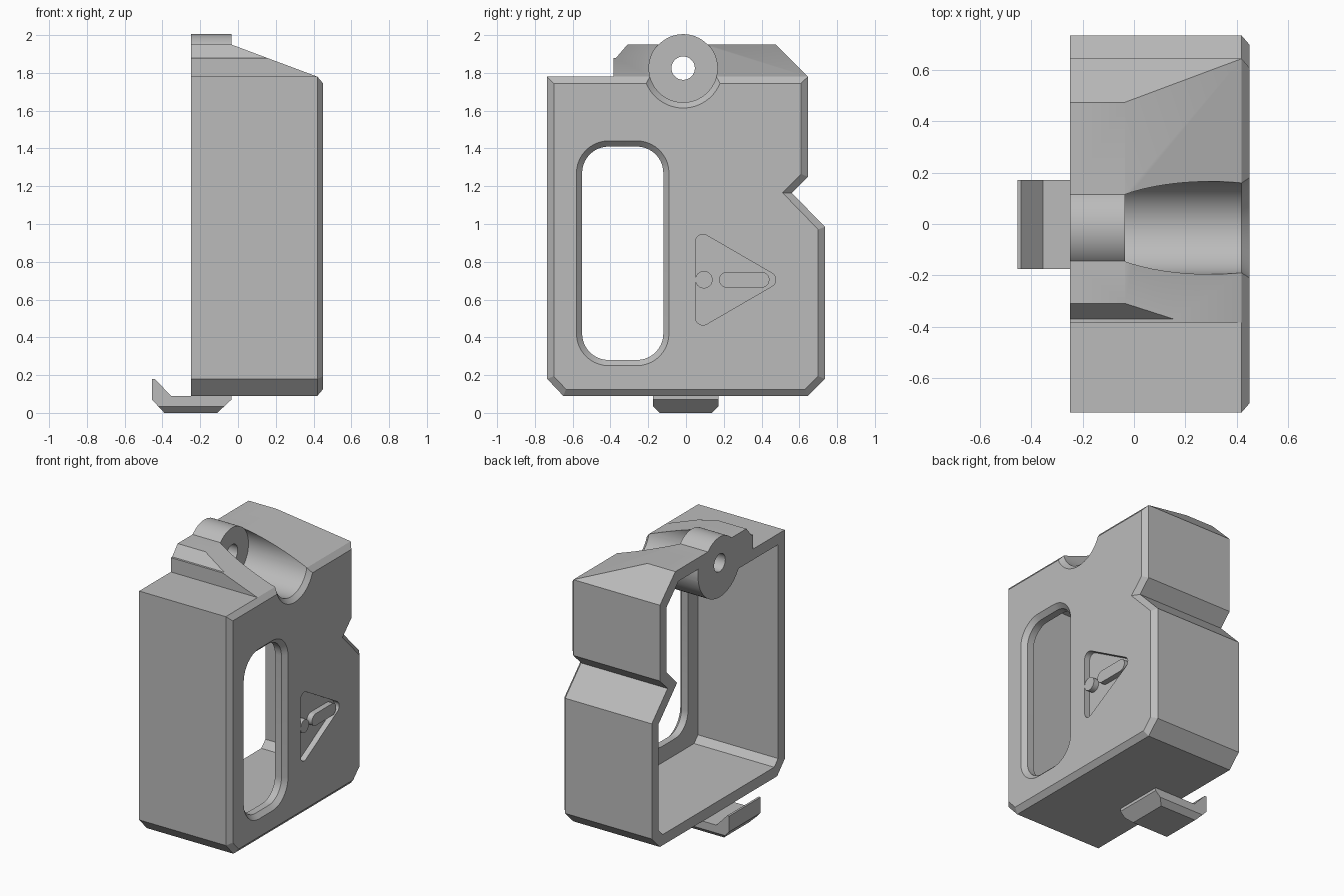
import bpy, bmesh, math
from mathutils import Vector

if "Cube" in bpy.data.objects:
    bpy.data.objects.remove(bpy.data.objects["Cube"], do_unlink=True)

grey = bpy.data.materials.new("plain grey")
grey.use_nodes = True
grey.diffuse_color = (0.5, 0.5, 0.5, 1)
grey.node_tree.nodes["Principled BSDF"].inputs["Base Color"].default_value = grey.diffuse_color


def loft(name, sections, axis="x", clips=()):
    """Solid through equal outlines at positions along an axis, trimmed by planes."""
    bm = bmesh.new()
    rings = []
    for t, pts in sections:
        rings.append([bm.verts.new((t, a, b) if axis == "x" else (a, t, b)) for a, b in pts])
    for r, s in zip(rings, rings[1:]):
        for i in range(len(r)):
            j = (i + 1) % len(r)
            bm.faces.new((r[i], r[j], s[j], s[i]))
    bm.faces.new(rings[0])
    bm.faces.new(rings[-1])
    for point, normal in clips:
        bmesh.ops.bisect_plane(bm, geom=bm.verts[:] + bm.edges[:] + bm.faces[:], dist=1e-5,
                               plane_co=point, plane_no=Vector(normal).normalized(),
                               clear_outer=True)
        bmesh.ops.holes_fill(bm, edges=[e for e in bm.edges if e.is_boundary], sides=0)
    bmesh.ops.recalc_face_normals(bm, faces=bm.faces[:])
    mesh = bpy.data.meshes.new(name)
    bm.to_mesh(mesh)
    bm.free()
    mesh.materials.append(grey)
    ob = bpy.data.objects.new(name, mesh)
    bpy.context.collection.objects.link(ob)
    return ob


def prism(name, pts, start, end, **options):
    return loft(name, [(start, pts), (end, pts)], **options)


def circle(c, r, n=64):
    return [(c[0] + r * math.cos(2 * math.pi * i / n), c[1] + r * math.sin(2 * math.pi * i / n))
            for i in range(n)]


def inset(pts, d):
    """Mitred inset of a counter-clockwise outline."""
    out = []
    for i, p in enumerate(pts):
        p = Vector(p)
        a = (p - Vector(pts[i - 1])).normalized()
        b = (Vector(pts[(i + 1) % len(pts)]) - p).normalized()
        na, nb = Vector((-a.y, a.x)), Vector((-b.y, b.x))
        q = p + (na + nb) * d / (1 + na.dot(nb))
        out.append((q.x, q.y))
    return out


def rounded(centres, r, n=10):
    """Counter-clockwise outline of arcs around the given corner centres."""
    out = []
    for i, c in enumerate(centres):
        p, q = centres[i - 1], centres[(i + 1) % len(centres)]
        a = math.atan2(c[1] - p[1], c[0] - p[0]) - math.pi / 2
        sweep = (math.atan2(q[1] - c[1], q[0] - c[0]) - math.pi / 2 - a) % (2 * math.pi)
        for k in range(n + 1):
            t = a + sweep * k / n
            out.append((c[0] + r * math.cos(t), c[1] + r * math.sin(t)))
    return out


def box_corners(y0, y1, z0, z1):
    return [(y0, z0), (y1, z0), (y1, z1), (y0, z1)]


def combine(target, other, operation="DIFFERENCE"):
    mod = target.modifiers.new("cut", "BOOLEAN")
    mod.operation = operation
    mod.solver = "EXACT"
    mod.object = other
    bpy.context.view_layer.objects.active = target
    bpy.ops.object.modifier_apply(modifier=mod.name)
    bpy.data.objects.remove(other, do_unlink=True)


BACK, EDGE, FACE = -0.25, 0.42, 0.45
pivot = (-0.015, 1.825)

# Main housing with a chamfered face
outline = [(-0.65, 0.09), (0.645, 0.09), (0.735, 0.18), (0.735, 0.985), (0.56, 1.165),
           (0.645, 1.25), (0.645, 1.78), (-0.735, 1.78), (-0.735, 0.18)]
cover = loft("cover", [(BACK, outline), (EDGE, outline), (FACE, inset(outline, 0.035))])

# Raised roof, sloping down to the face
slope = (0.17, 0, 0.455)
roof = [(-0.385, 1.72), (0.645, 1.72), (0.645, 1.78), (0.475, 1.95), (-0.31, 1.95),
        (-0.37, 1.88), (-0.385, 1.88)]
combine(cover, prism("roof", roof, BACK, EDGE, clips=[((EDGE, 0, 1.78), slope)]), "UNION")

# Hinge boss and the groove in front of it
combine(cover, prism("boss", circle(pivot, 0.18), BACK, 0), "UNION")
combine(cover, loft("groove", [(-0.035, circle(pivot, 0.181)), (EDGE, circle(pivot, 0.181)),
                               (FACE + 0.03, circle(pivot, 0.241))]))

# Hollow inside, leaving a tube around the groove
hollow = inset(outline, 0.075)
hollow[6:7] = [(0.57, 1.74), (0.44, 1.87), (0, 1.87), (0, hollow[7][1])]
cavity = prism("cavity", hollow, BACK - 0.1, 0.37, clips=[((-0.035, 0, 1.87), slope)])
combine(cavity, prism("tube", circle(pivot, 0.24), BACK - 0.2, FACE))
combine(cover, cavity)

# Pin hole
combine(cover, prism("pin_hole", circle(pivot, 0.062, 32), BACK - 0.1, 0.1))

# Bevelled window
centres = box_corners(-0.41, -0.26, 0.42, 1.27)
combine(cover, loft("window", [(0.2, rounded(centres, 0.14)), (EDGE, rounded(centres, 0.14)),
                               (FACE + 0.03, rounded(centres, 0.2))]))

# Recessed triangle with a raised dot and bar
recess = prism("recess", rounded([(0.09, 0.505), (0.435, 0.705), (0.09, 0.905)], 0.04), 0.41, 0.5)
combine(recess, prism("dot", circle((0.095, 0.705), 0.046, 32), 0.38, 0.55))
combine(recess, prism("bar", rounded([(0.217, 0.705), (0.4, 0.705)], 0.042), 0.38, 0.55))
combine(cover, recess)

# Hooked clip under the housing
hook = [(-0.39, 0), (-0.11, 0), (-0.035, 0.07), (-0.035, 0.09), (-0.355, 0.09),
        (-0.44, 0.18), (-0.455, 0.18), (-0.455, 0.07)]
clip = prism("clip", hook, -0.175, 0.172, axis="y",
             clips=[((0, -0.175, 0.035), (0, -1, -1)), ((0, 0.172, 0.035), (0, 1, -1))])

# Smooth curved walls, crisp edges
for ob in (cover, clip):
    bpy.ops.object.select_all(action="DESELECT")
    ob.select_set(True)
    bpy.context.view_layer.objects.active = ob
    bpy.ops.object.shade_smooth_by_angle(angle=math.radians(25))
